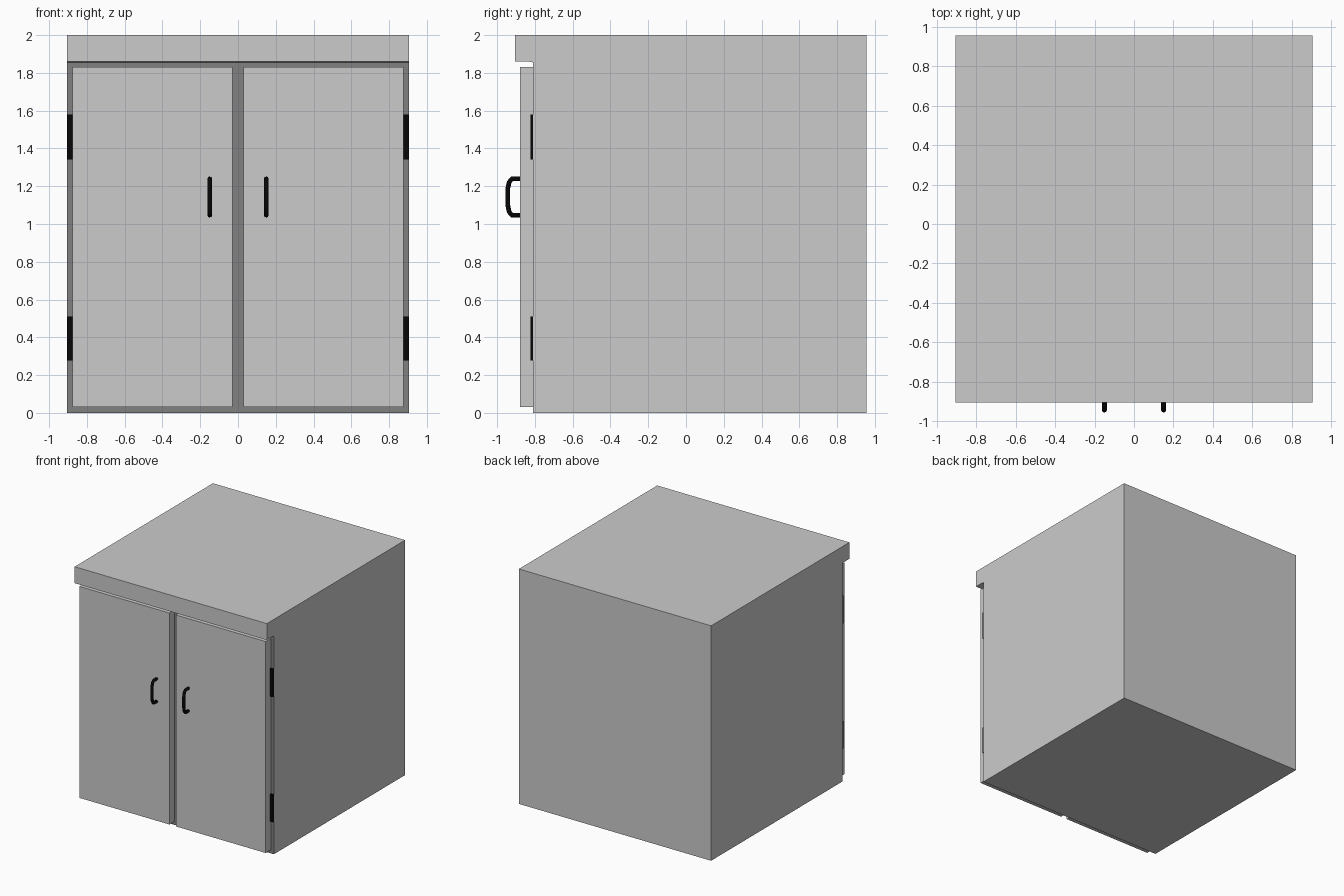
import bpy, bmesh
from mathutils import Matrix, Vector

if "Cube" in bpy.data.objects:
    bpy.data.objects.remove(bpy.data.objects["Cube"])


def material(name, c):
    m = bpy.data.materials.new(name)
    m.diffuse_color = (c, c, c, 1)
    m.use_nodes = True
    m.node_tree.nodes["Principled BSDF"].inputs["Base Color"].default_value = m.diffuse_color
    return m


LIGHT = material("light_grey", 0.60)
DARK = material("dark_grey", 0.22)
BLACK = material("black", 0.002)


def finish(name, bm, *mats):
    bmesh.ops.recalc_face_normals(bm, faces=bm.faces)
    me = bpy.data.meshes.new(name)
    bm.to_mesh(me)
    bm.free()
    for m in mats:
        me.materials.append(m)
    ob = bpy.data.objects.new(name, me)
    bpy.context.collection.objects.link(ob)
    return ob


def box(name, lo, hi, mat):
    lo, hi = Vector(lo), Vector(hi)
    bm = bmesh.new()
    bmesh.ops.create_cube(bm, size=1, matrix=Matrix.Translation((lo + hi) / 2)
                          @ Matrix.Diagonal((*(hi - lo), 1)))
    return finish(name, bm, mat)


W = 0.905        # half width of the cabinet
FRONT = -0.81    # front plane of the frame

# Cabinet body with overhanging top lip: side profile extruded across x
profile = [(0.955, 0), (0.955, 2), (-0.905, 2), (-0.905, 1.86),
           (-0.83, 1.86), (FRONT, 1.855), (FRONT, 0)]
bm = bmesh.new()
face = bm.faces.new([bm.verts.new((-W, y, z)) for y, z in profile])
ext = bmesh.ops.extrude_face_region(bm, geom=[face])
bmesh.ops.translate(bm, vec=(2 * W, 0, 0),
                    verts=[v for v in ext["geom"] if isinstance(v, bmesh.types.BMVert)])
# Recessed front frame is dark
for f in bm.faces:
    if all(abs(v.co.y - FRONT) < 1e-4 for v in f.verts):
        f.material_index = 1
finish("cabinet_body", bm, LIGHT, DARK)

handle_path = [(-0.875, 1.239), (-0.922, 1.239), (-0.936, 1.222), (-0.943, 1.19),
               (-0.943, 1.096), (-0.936, 1.064), (-0.922, 1.047), (-0.875, 1.047)]

for side, s in (("left", -1), ("right", 1)):
    # Door
    xs = sorted((s * 0.03, s * 0.877))
    box(side + "_door", (xs[0], -0.88, 0.03), (xs[1], FRONT, 1.83), LIGHT)

    # Hinge plates beside the door
    xs = sorted((s * 0.877, s * W))
    for level, z0, z1 in (("lower", 0.277, 0.51), ("upper", 1.342, 1.58)):
        box(f"{side}_{level}_hinge", (xs[0], -0.824, z0), (xs[1], FRONT, z1), BLACK)

    # Bent bar handle
    cu = bpy.data.curves.new(side + "_handle", 'CURVE')
    cu.dimensions = '3D'
    cu.bevel_depth = 0.0125
    cu.bevel_resolution = 2
    cu.use_fill_caps = True
    sp = cu.splines.new('POLY')
    sp.points.add(len(handle_path) - 1)
    for p, (y, z) in zip(sp.points, handle_path):
        p.co = (s * 0.15, y, z, 1)
    cu.materials.append(BLACK)
    bpy.context.collection.objects.link(bpy.data.objects.new(side + "_handle", cu))
